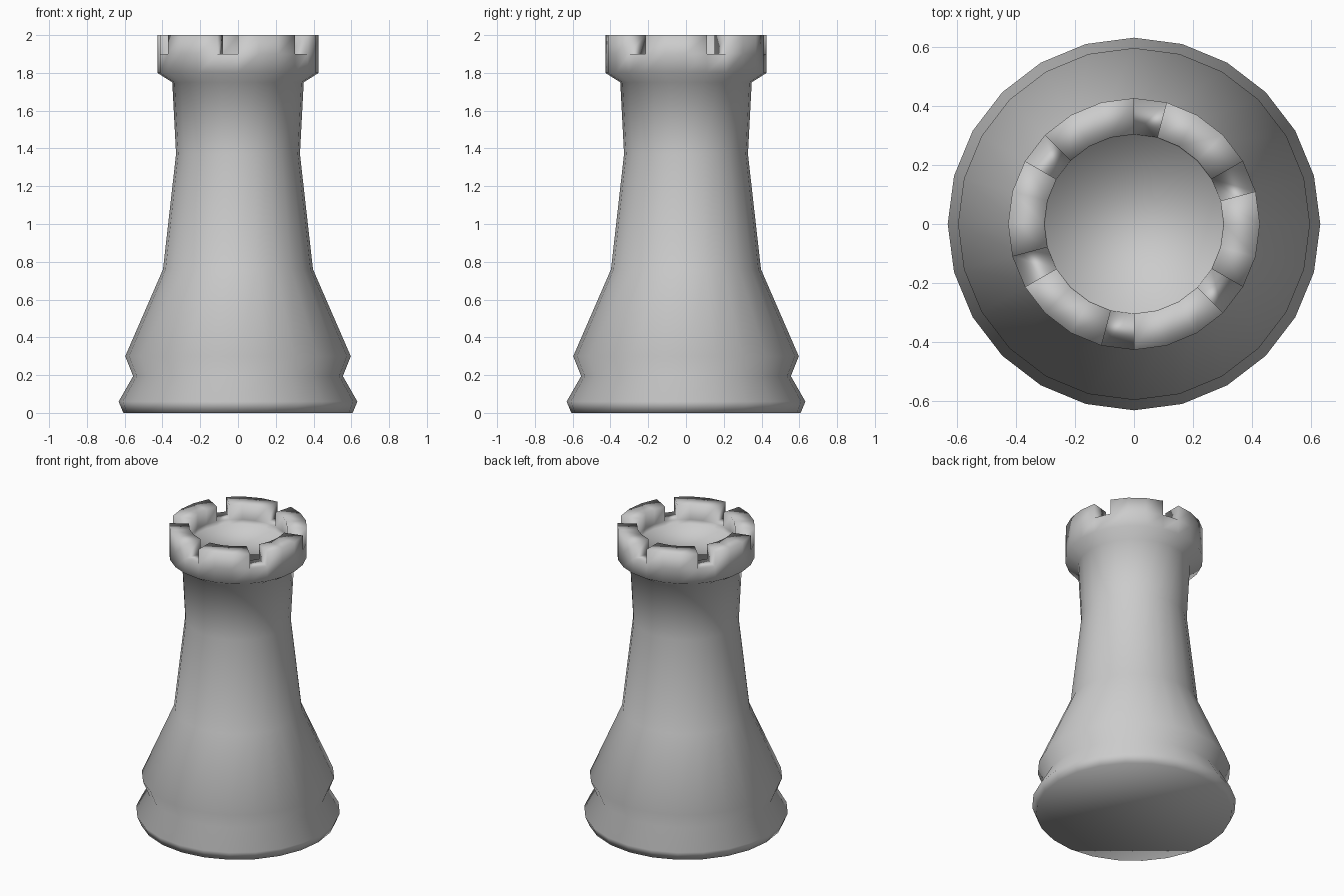
import bpy, bmesh
from math import cos, sin, tau

if "Cube" in bpy.data.objects:
    bpy.data.objects.remove(bpy.data.objects["Cube"])

SIDES = 24
# Lathe profile (radius, height): base, body, collar, rim, sunken floor
PROFILE = [(0.607, 0), (0.632, 0.06), (0.555, 0.195), (0.597, 0.30),
           (0.397, 0.76), (0.328, 1.37), (0.348, 1.75), (0.427, 1.80),
           (0.427, 1.90), (0.304, 1.90), (0.302, 1.87)]
RIM = 8  # profile step whose faces form the flat rim

bm = bmesh.new()
rings = [[bm.verts.new((r * cos(tau * i / SIDES), r * sin(tau * i / SIDES), z))
          for i in range(SIDES)] for r, z in PROFILE]

# Turned body
merlon_faces = []
for k, (low, high) in enumerate(zip(rings, rings[1:])):
    for i in range(SIDES):
        j = (i + 1) % SIDES
        face = bm.faces.new((low[i], low[j], high[j], high[i]))
        if k == RIM and i % 4 != 1:
            merlon_faces.append(face)
bm.faces.new(rings[0][::-1])
bm.faces.new(rings[-1])

# Six battlements raised from the rim, one narrow gap between each
raised = bmesh.ops.extrude_face_region(bm, geom=merlon_faces)["geom"]
for v in raised:
    if isinstance(v, bmesh.types.BMVert):
        v.co.z = 2.0
bm.faces.ensure_lookup_table()
leftover = [f for f in merlon_faces if f.is_valid]
if leftover:
    bmesh.ops.delete(bm, geom=leftover, context='FACES_ONLY')
bmesh.ops.recalc_face_normals(bm, faces=bm.faces)
for f in bm.faces:
    f.smooth = True

mesh = bpy.data.meshes.new("chess_tower")
bm.to_mesh(mesh)
bm.free()
obj = bpy.data.objects.new("chess_tower", mesh)
bpy.context.collection.objects.link(obj)
